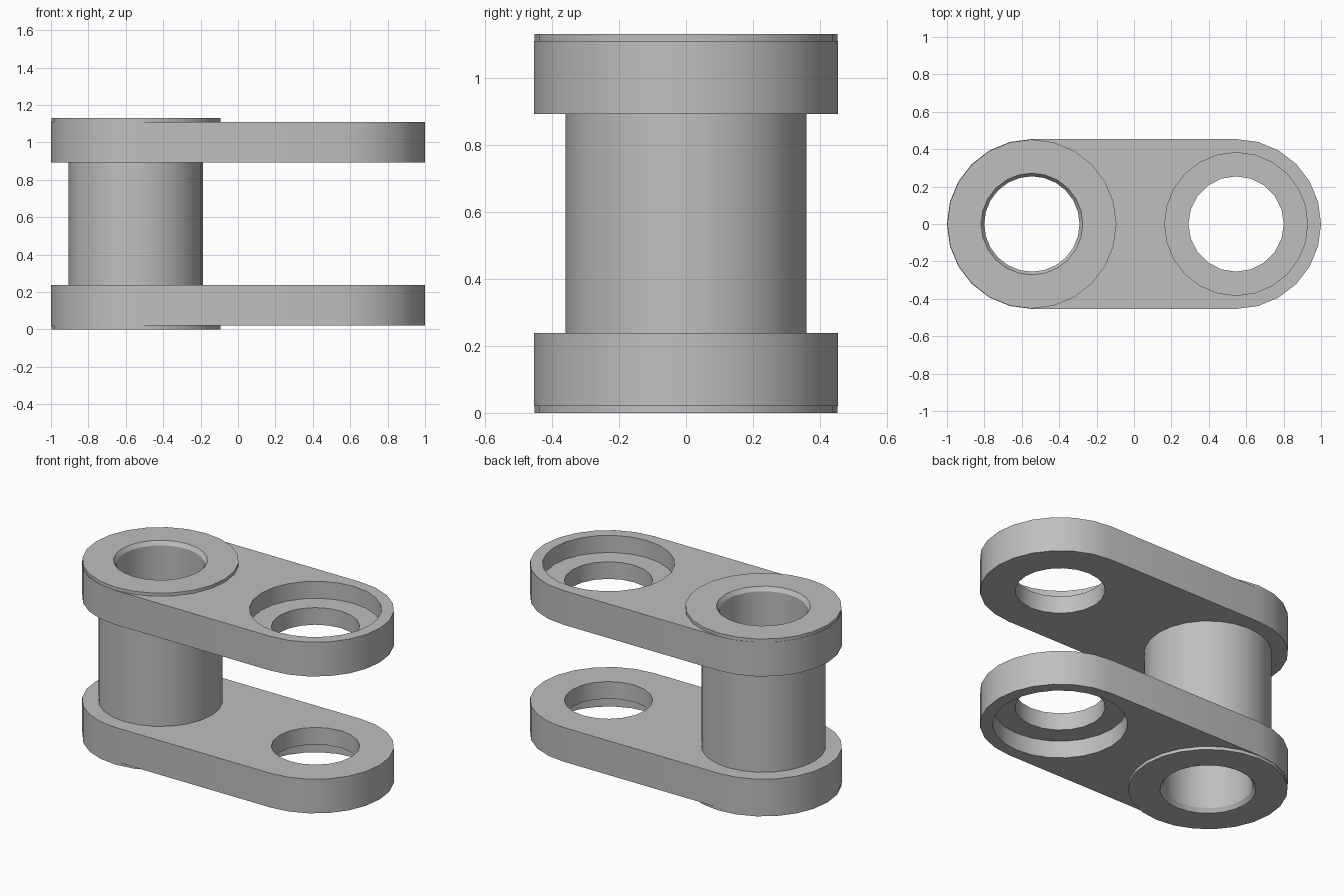
import bpy, bmesh
from math import pi, cos, sin

cube = bpy.data.objects.get("Cube")
if cube:
    bpy.data.objects.remove(cube, do_unlink=True)

CX, R = 0.546, 0.454          # pivot offset and end radius of the plates
HEIGHT, LIP, PLATE = 1.13, 0.02, 0.218
BORE, SEGS = 0.255, 24

grey = bpy.data.materials.new("grey metal")
grey.use_nodes = True
colour = (0.52, 0.52, 0.52, 1)
grey.diffuse_color = colour
grey.node_tree.nodes["Principled BSDF"].inputs["Base Color"].default_value = colour


def finish(name, bm):
    bmesh.ops.recalc_face_normals(bm, faces=bm.faces)
    mesh = bpy.data.meshes.new(name)
    bm.to_mesh(mesh)
    bm.free()
    mesh.materials.append(grey)
    obj = bpy.data.objects.new(name, mesh)
    bpy.context.collection.objects.link(obj)
    return obj


def extrude_outline(name, points, z0, z1):
    bm = bmesh.new()
    face = bm.faces.new([bm.verts.new((x, y, z0)) for x, y in points])
    top = bmesh.ops.extrude_face_region(bm, geom=[face], use_keep_orig=True)
    verts = [v for v in top["geom"] if isinstance(v, bmesh.types.BMVert)]
    bmesh.ops.translate(bm, verts=verts, vec=(0, 0, z1 - z0))
    return finish(name, bm)


def arc(cx, r, start, sweep, n):
    return [(cx + r * cos(start + sweep * i / n), r * sin(start + sweep * i / n))
            for i in range(n + 1)]


def smooth(obj):
    bpy.ops.object.select_all(action='DESELECT')
    obj.select_set(True)
    bpy.context.view_layer.objects.active = obj
    bpy.ops.object.shade_smooth_by_angle(angle=pi / 6)


def cut(obj, cx, r, z0, z1, n=SEGS):
    cutter = extrude_outline("cutter", arc(cx, r, 0, 2 * pi, n)[:-1], z0, z1)
    cutter.hide_render = True
    mod = obj.modifiers.new("hole", 'BOOLEAN')
    mod.operation, mod.solver, mod.object = 'DIFFERENCE', 'EXACT', cutter
    bpy.context.view_layer.objects.active = obj
    bpy.ops.object.modifier_apply(modifier=mod.name)
    bpy.data.objects.remove(cutter, do_unlink=True)


# Side plates: rounded bars, with a counterbored hole on the outer face
capsule = arc(CX, R, -pi / 2, pi, SEGS // 2) + arc(-CX, R, pi / 2, pi, SEGS // 2)
for name, z0, outer in (("lower_plate", LIP, LIP),
                        ("upper_plate", HEIGHT - LIP - PLATE, HEIGHT - LIP)):
    plate = extrude_outline(name, capsule, z0, z0 + PLATE)
    cut(plate, CX, BORE, z0 - 0.1, z0 + PLATE + 0.1, 20)
    cut(plate, CX, 0.382, outer - PLATE / 2, outer + PLATE / 2)
    # clearance hidden inside the bushing wall
    cut(plate, -CX, 0.31, z0 - 0.1, z0 + PLATE + 0.1)
    smooth(plate)

# Bushing: hollow barrel with a thin flange and chamfered bore at both ends
half = [(BORE, 0.025), (0.272, 0), (0.452, 0), (0.452, LIP), (0.36, LIP)]
profile = half + [(r, HEIGHT - z) for r, z in reversed(half)]
bm = bmesh.new()
rings = [[bm.verts.new((x, y, z)) for x, y in arc(-CX, r, 0, 2 * pi, SEGS)[:-1]]
         for r, z in profile]
for a, b in zip(rings, rings[1:] + rings[:1]):
    for i in range(SEGS):
        j = (i + 1) % SEGS
        bm.faces.new((a[i], a[j], b[j], b[i]))
smooth(finish("bushing", bm))
